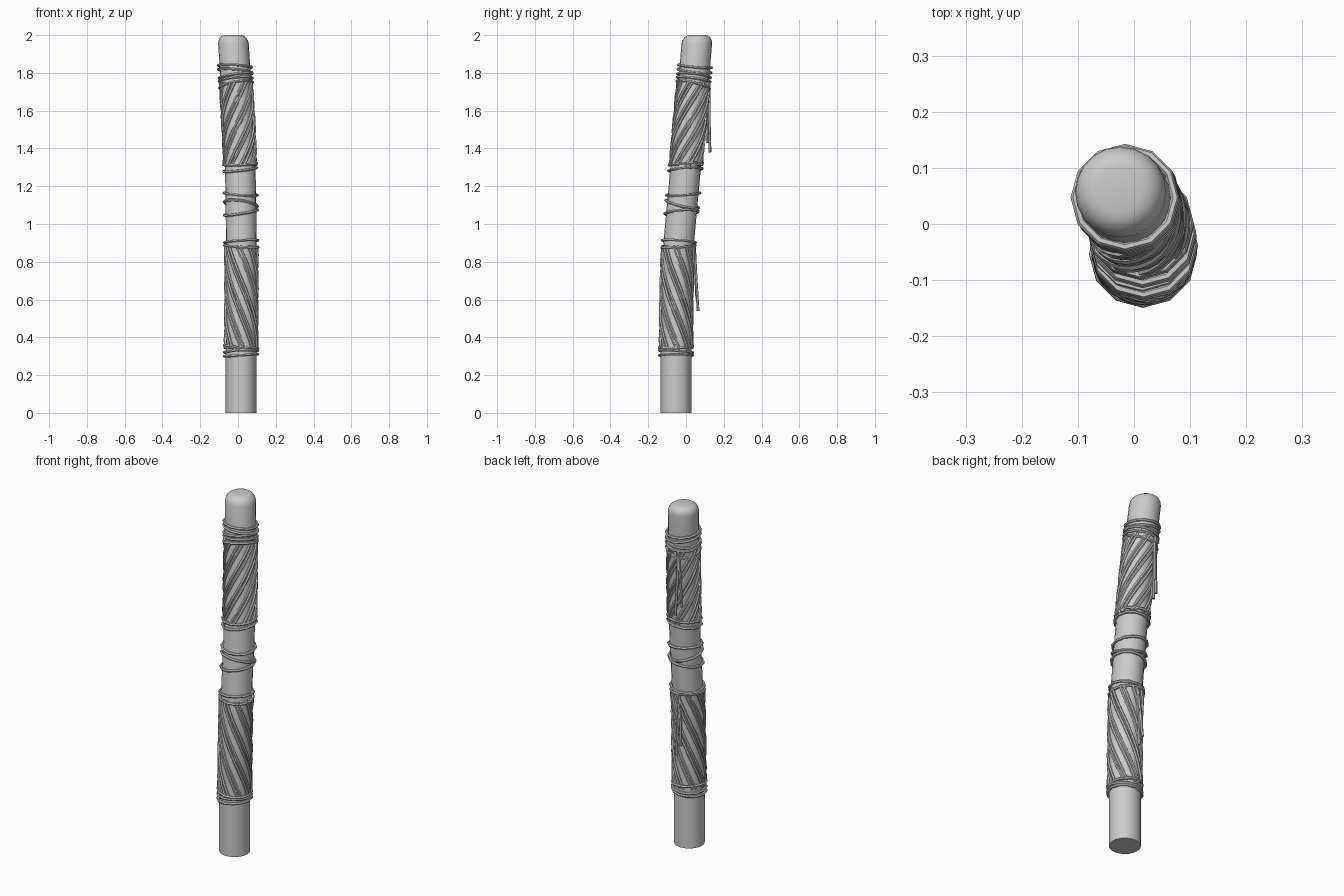
import bpy, bmesh, math
from math import pi, cos, sin, radians

if "Cube" in bpy.data.objects:
    bpy.data.objects.remove(bpy.data.objects["Cube"])

# Centre line of the slightly bent pole: z, x, y
SPINE = [(0, .016, -.053), (.3, .016, -.053), (.6, .018, -.051), (.8, .018, -.046),
         (.95, .017, -.034), (1.2, .014, -.011), (1.4, .008, .007), (1.6, -.002, .025),
         (1.8, -.014, .044), (2.0, -.027, .061)]
R = .081        # pole radius
CORD = .0075    # cord radius


def centre(z):
    for (z0, x0, y0), (z1, x1, y1) in zip(SPINE, SPINE[1:]):
        if z <= z1:
            t = (z - z0) / (z1 - z0)
            return x0 + (x1 - x0) * t, y0 + (y1 - y0) * t
    return SPINE[-1][1:]


def on_pole(a, z, r=R + .006):
    cx, cy = centre(z)
    return (cx + r * cos(a), cy + r * sin(a), z)


def smooth(obj, angle):
    bpy.ops.object.select_all(action='DESELECT')
    obj.select_set(True)
    bpy.context.view_layer.objects.active = obj
    if obj.type == 'CURVE':
        bpy.ops.object.convert(target='MESH')
    bpy.ops.object.shade_smooth_by_angle(angle=radians(angle))


def cords(name, paths, closed=False):
    cu = bpy.data.curves.new(name, 'CURVE')
    cu.dimensions = '3D'
    cu.bevel_depth = CORD
    cu.bevel_resolution = 1
    cu.use_fill_caps = True
    for path in paths:
        s = cu.splines.new('POLY')
        s.points.add(len(path) - 1)
        for p, co in zip(s.points, path):
            p.co = (*co, 1)
        s.use_cyclic_u = closed
    obj = bpy.data.objects.new(name, cu)
    bpy.context.collection.objects.link(obj)
    smooth(obj, 40)


def ring(z, tilt_x=0, tilt_y=0, n=12):
    return [on_pole(2 * pi * i / n, z + tilt_x * cos(2 * pi * i / n)
                    + tilt_y * sin(2 * pi * i / n), R + .008) for i in range(n)]


def helix(a, turn, z0, z1, n=12):
    return [on_pole(a + turn * i / n, z0 + (z1 - z0) * i / n, R + .004) for i in range(n + 1)]


# Pole with a rounded top
N = 20
profile = [(z, R) for z in (0, .3, .6, .8, .95, 1.2, 1.4, 1.6, 1.8, 1.955)]
profile += [(1.955 + .045 * sin(t), R - .04 * (1 - cos(t))) for t in (pi / 8, pi / 4, 3 * pi / 8, pi / 2)]
bm = bmesh.new()
rows = [[bm.verts.new(on_pole(2 * pi * i / N, z, r)) for i in range(N)] for z, r in profile]
for lo, hi in zip(rows, rows[1:]):
    for i in range(N):
        j = (i + 1) % N
        bm.faces.new((lo[i], lo[j], hi[j], hi[i]))
bm.faces.new(rows[0][::-1])
bm.faces.new(rows[-1])
mesh = bpy.data.meshes.new("pole")
bm.to_mesh(mesh)
bm.free()
pole = bpy.data.objects.new("pole", mesh)
bpy.context.collection.objects.link(pole)
smooth(pole, 40)

# Tight bands at the ends of each wrapped section
cords("lower_bottom_band", [ring(.305, .006), ring(.325, .004, -.006), ring(.35, -.008, .004)], True)
cords("lower_top_band", [ring(.882, -.006, .006), ring(.908, .006, -.006)], True)
cords("upper_bottom_band", [ring(1.288, .01, .006), ring(1.318, .004, .006)], True)
cords("upper_top_band", [ring(1.735, .015, -.02), ring(1.765, .008, -.012), ring(1.785, .012, -.01),
                         ring(1.81, -.008, -.01), ring(1.835, -.005, -.008)], True)

# Loose loops in the middle
cords("middle_loops", [ring(1.06, .014, .006), ring(1.105, -.012, -.02), ring(1.158, -.006, .006)], True)

# Diagonal wrapping cords, laid in pairs
starts = [2 * pi * k / 8 + d for k in range(8) for d in (0, .24)]
cords("lower_wrap", [helix(a, -.85 * pi, .34, .885) for a in starts])
cords("upper_wrap", [helix(a, .9 * pi, 1.31, 1.75) for a in starts])

# Loose cord ends hanging down the back
cords("lower_hanging_ends", [[(.012, .045, .885), (.014, .053, .72), (.02, .064, .54)],
                             [(.018, .045, .885), (.0, .05, .75), (-.008, .057, .6)]])
cords("upper_hanging_ends", [[(-.036, .122, 1.75), (-.03, .122, 1.57), (-.022, .127, 1.38)],
                             [(-.036, .122, 1.75), (-.045, .115, 1.6), (-.052, .112, 1.43)]])
